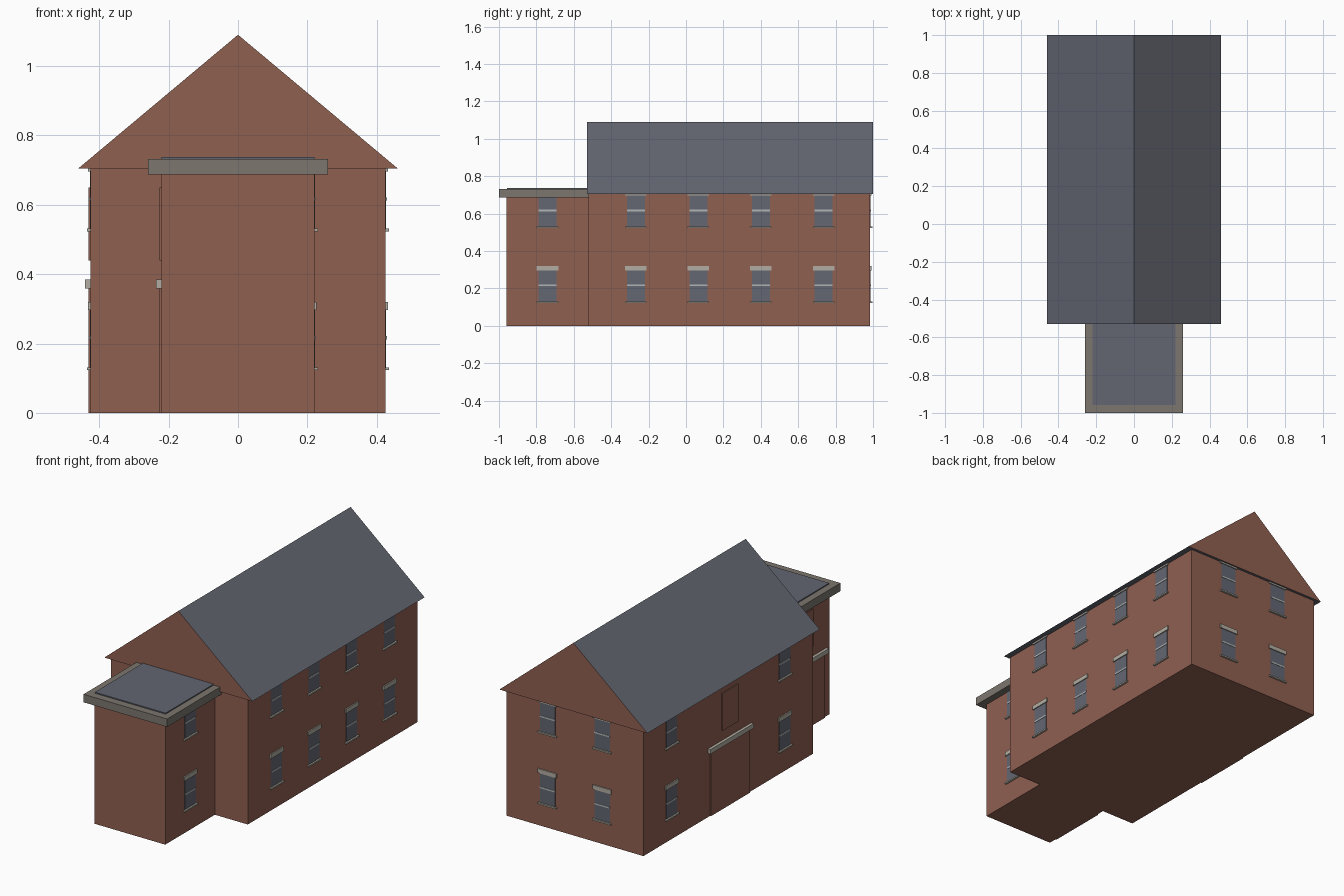
import bpy, bmesh
from mathutils import Vector

cube = bpy.data.objects.get("Cube")
if cube:
    bpy.data.objects.remove(cube, do_unlink=True)


def material(name, rgb):
    mat = bpy.data.materials.new(name)
    mat.use_nodes = True
    color = (*rgb, 1.0)
    mat.diffuse_color = color
    bsdf = mat.node_tree.nodes["Principled BSDF"]
    bsdf.inputs["Base Color"].default_value = color
    bsdf.inputs["Roughness"].default_value = 0.9
    return mat


BRICK = material("red brick", (0.28, 0.116, 0.083))
SLATE = material("roof slate", (0.125, 0.133, 0.165))
GLASS = material("window glass", (0.125, 0.135, 0.17))
STONE = material("grey stone", (0.2, 0.18, 0.155))
TRIM = material("pale stone trim", (0.45, 0.42, 0.36))
FRAME = material("window frame", (0.45, 0.47, 0.47))


def finish(name, bm, mats):
    bmesh.ops.recalc_face_normals(bm, faces=bm.faces)
    mesh = bpy.data.meshes.new(name)
    bm.to_mesh(mesh)
    bm.free()
    for mat in mats:
        mesh.materials.append(mat)
    obj = bpy.data.objects.new(name, mesh)
    bpy.context.collection.objects.link(obj)
    return obj


def box(name, x, y, z, mat):
    """Box spanning the given (low, high) ranges."""
    bm = bmesh.new()
    bmesh.ops.create_cube(bm, size=1)
    for v in bm.verts:
        v.co = Vector([r[0] if c < 0 else r[1] for c, r in zip(v.co, (x, y, z))])
    return finish(name, bm, [mat])


def plate(name, side, wall, centre, half, z, depth, mat):
    """Plate standing out from a wall; side is one of +x, -x, +y."""
    sign = -1 if side[0] == "-" else 1
    out = sorted((sign * (wall - 0.005), sign * (wall + depth)))
    along = (centre - half, centre + half)
    x, y = (out, along) if side[1] == "x" else (along, out)
    return box(name, x, y, z, mat)


def window(side, wall, centre, base):
    parts = (
        ("window_glass", 0.048, 0.005, 0.172, 0.002, GLASS),
        ("window_bar", 0.048, 0.087, 0.096, 0.004, FRAME),
        ("window_sill", 0.058, -0.002, 0.006, 0.011, TRIM),
        ("window_lintel", 0.058, 0.171, 0.195, 0.007, TRIM),
    )
    for name, half, low, high, depth, mat in parts:
        plate(name, side, wall, centre, half, (base + low, base + high), depth, mat)


def loading_door(wall, centre):
    plate("door", "-x", wall, centre, 0.172, (0, 0.36), 0.006, BRICK)
    plate("door_lintel", "-x", wall, centre, 0.192, (0.358, 0.384), 0.016, TRIM)
    plate("upper_hatch", "-x", wall, centre, 0.07, (0.44, 0.65), 0.006, BRICK)


# Main block and front wing
MAIN, WING, BACK = 0.425, 0.22, 0.985
box("main_walls", (-MAIN, MAIN), (-0.52, BACK), (0, 0.71), BRICK)
box("wing_walls", (-WING, WING), (-0.96, -0.515), (0, 0.69), BRICK)

# Pitched roof: brick gables, slate slopes and eaves
bm = bmesh.new()
profile = ((-0.46, 0.705), (0.46, 0.705), (0, 1.09))
gable = bm.faces.new([bm.verts.new((x, -0.53, z)) for x, z in profile])
moved = bmesh.ops.extrude_face_region(bm, geom=[gable], use_keep_orig=True)["geom"]
bmesh.ops.translate(bm, vec=(0, 1.53, 0),
                    verts=[g for g in moved if isinstance(g, bmesh.types.BMVert)])
bm.normal_update()
for face in bm.faces:
    face.material_index = 0 if abs(face.normal.y) > 0.9 else 1
finish("main_roof", bm, [BRICK, SLATE])

# Flat wing roof with stone cornice
box("wing_cornice", (-0.26, 0.26), (-1, -0.515), (0.687, 0.732), STONE)
box("wing_roof", (-WING, WING), (-0.957, -0.518), (0.72, 0.738), SLATE)

# Windows on both floors
for base in (0.125, 0.525):
    for y in (-0.268, 0.066, 0.4, 0.736):
        window("+x", MAIN, y, base)
    for y in (-0.268, 0.736):
        window("-x", MAIN, y, base)
    for x in (-0.17, 0.17):
        window("+y", BACK, x, base)
    window("+x", WING, -0.74, base)

# Doors and hatches
loading_door(MAIN, 0.22)
loading_door(WING, -0.74)
